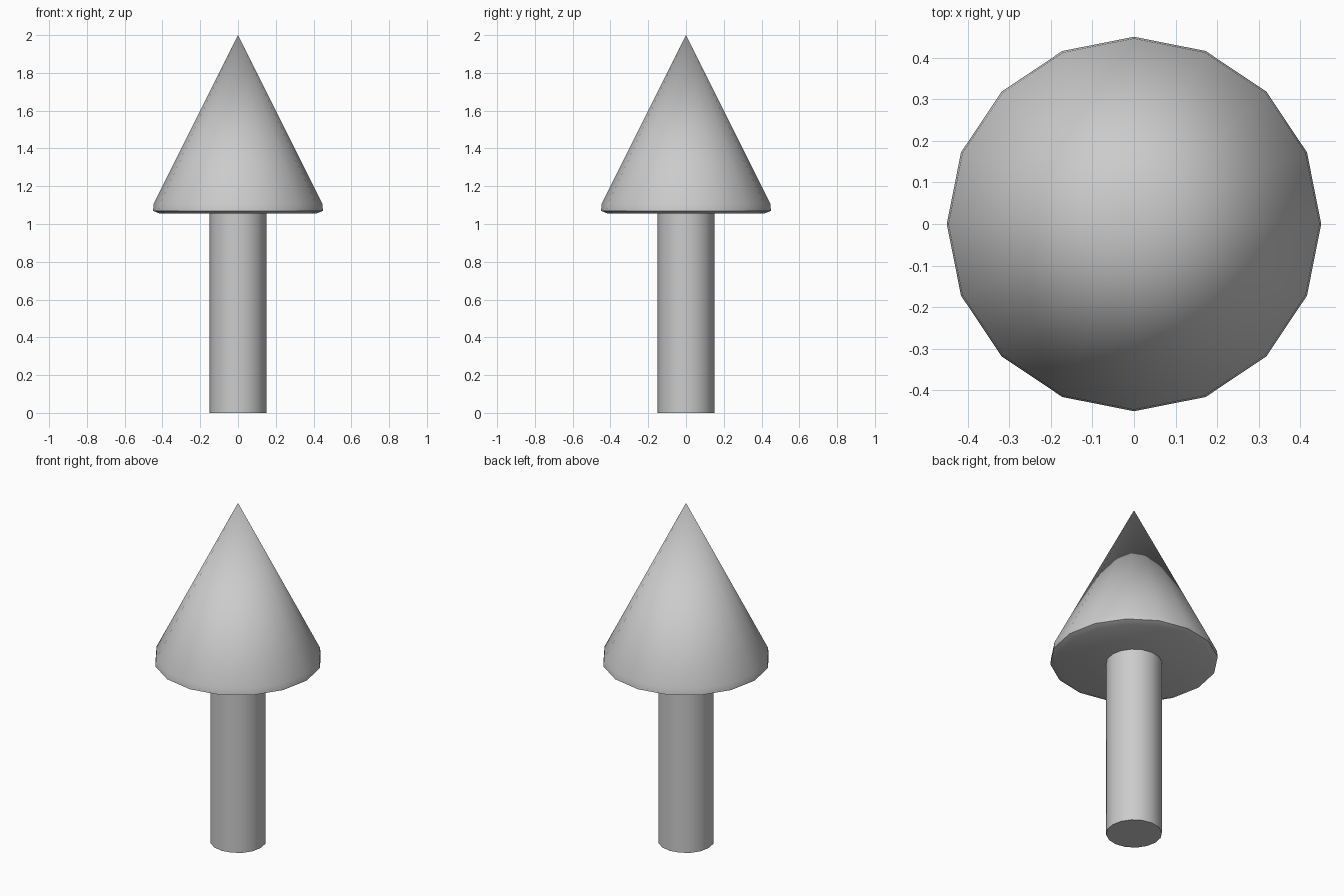
import bpy
import math

if "Cube" in bpy.data.objects:
    bpy.data.objects.remove(bpy.data.objects["Cube"])

SIDES = 16


def lathe(name, profile):
    """Spin a (radius, z) profile around z; zero radius gives a tip, open ends get caps."""
    verts, faces, rings = [], [], []
    for r, z in profile:
        start = len(verts)
        n = SIDES if r > 0 else 1
        for i in range(n):
            a = 2 * math.pi * i / SIDES
            verts.append((r * math.cos(a), r * math.sin(a), z))
        rings.append([start + i % n for i in range(SIDES)])
    for low, high in zip(rings, rings[1:]):
        for i in range(SIDES):
            j = (i + 1) % SIDES
            quad = [low[i], low[j], high[j], high[i]]
            faces.append(list(dict.fromkeys(quad)))
    faces.append(rings[0][::-1])
    if profile[-1][0] > 0:
        faces.append(rings[-1])
    mesh = bpy.data.meshes.new(name)
    mesh.from_pydata(verts, [], faces)
    obj = bpy.data.objects.new(name, mesh)
    bpy.context.collection.objects.link(obj)
    bpy.ops.object.select_all(action='DESELECT')
    obj.select_set(True)
    bpy.context.view_layer.objects.active = obj
    bpy.ops.object.shade_smooth_by_angle(angle=math.radians(40))
    return obj


# Trunk
lathe("trunk", [(0.15, 0), (0.15, 1.06)])

# Conical crown with a softened lower rim
lathe("crown", [(0.415, 1.055), (0.45, 1.07), (0.446, 1.108), (0, 2)])
